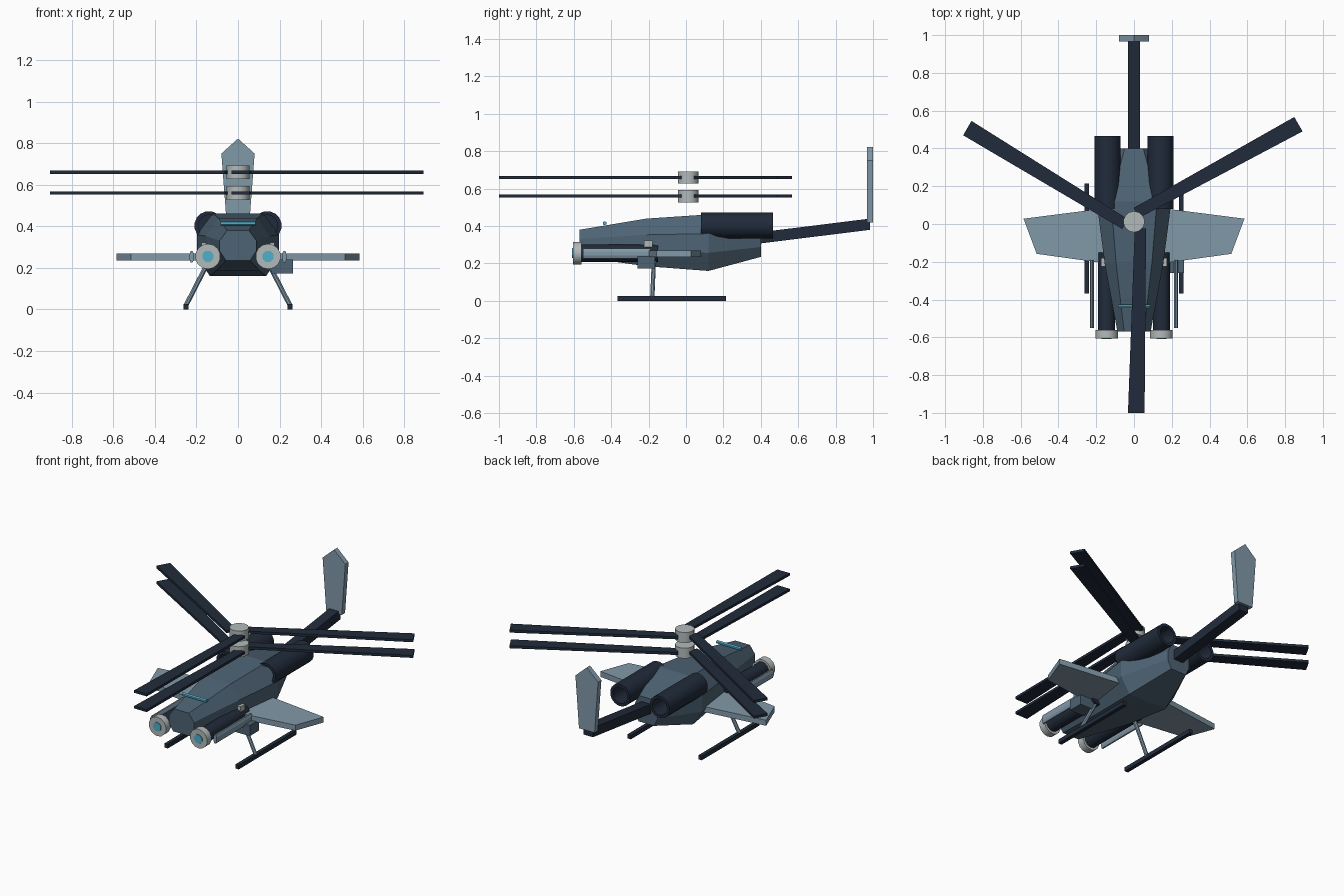
import bpy, bmesh, math
from mathutils import Vector

if "Cube" in bpy.data.objects:
    bpy.data.objects.remove(bpy.data.objects["Cube"])


def colour(name, rgb):
    m = bpy.data.materials.new(name)
    m.diffuse_color = (*rgb, 1)
    m.use_nodes = True
    m.node_tree.nodes["Principled BSDF"].inputs["Base Color"].default_value = m.diffuse_color
    return m


HULL = colour("slate blue", (0.075, 0.125, 0.175))
DARK = colour("dark navy", (0.015, 0.024, 0.043))
PALE = colour("pale blue grey", (0.222, 0.319, 0.396))
GREY = colour("light grey", (0.45, 0.49, 0.49))
CYAN = colour("cyan", (0.08, 0.43, 0.60))


def loft(name, rings, mat, cap=True, closed=False):
    """Skin a list of equal-length point rings into one object."""
    bm = bmesh.new()
    rows = [[bm.verts.new(p) for p in ring] for ring in rings]
    n = len(rows[0])
    pairs = list(zip(rows, rows[1:])) + ([(rows[-1], rows[0])] if closed else [])
    for a, b in pairs:
        for i in range(n):
            j = (i + 1) % n
            bm.faces.new((a[i], a[j], b[j], b[i]))
    if cap and not closed:
        bm.faces.new(rows[0])
        bm.faces.new(rows[-1])
    bmesh.ops.recalc_face_normals(bm, faces=bm.faces)
    me = bpy.data.meshes.new(name)
    bm.to_mesh(me)
    bm.free()
    me.materials.append(mat)
    ob = bpy.data.objects.new(name, me)
    bpy.context.collection.objects.link(ob)
    return ob


def box(name, lo, hi, mat):
    ring = lambda z: [(lo[0], lo[1], z), (hi[0], lo[1], z), (hi[0], hi[1], z), (lo[0], hi[1], z)]
    return loft(name, [ring(lo[2]), ring(hi[2])], mat)


def circle(x, y, z, rx, n, rz=None):
    """Ring of points around the y axis."""
    rz = rx if rz is None else rz
    return [(x + rx * math.cos(2 * math.pi * (i + .5) / n), y,
             z + rz * math.sin(2 * math.pi * (i + .5) / n)) for i in range(n)]


def rod(name, a, b, r, n, mat):
    a, b = Vector(a), Vector(b)
    q = (b - a).to_track_quat('Z', 'Y')
    off = [q @ Vector((r * math.cos(t), r * math.sin(t), 0))
           for t in (2 * math.pi * (i + .5) / n for i in range(n))]
    return loft(name, [[a + o for o in off], [b + o for o in off]], mat)


# Fuselage: eight-sided sections (y, half width, flat half width, bottom, top)
def section(y, w, t, z0, z1):
    h = z1 - z0
    right = [(t, z0), (w, z0 + .32 * h), (w, z0 + .66 * h), (t * .9, z1)]
    pts = right + [(-x, z) for x, z in reversed(right)]
    return [(x, y, z) for x, z in pts]


loft("fuselage", [section(-.57, .088, .058, .235, .38),
                  section(-.21, .155, .105, .185, .44),
                  section(.12, .198, .135, .16, .462),
                  section(.40, .08, .055, .235, .40)], HULL)

# Windscreen strip on the nose
rod("windscreen_strip", (-.085, -.435, .415), (.085, -.435, .415), .011, 6, CYAN)

# Tail boom and fin
loft("tail_boom", [[(-.033, y, z0), (.033, y, z0), (.033, y, z1), (-.033, y, z1)]
                   for y, z0, z1 in ((.30, .295, .355), (.985, .38, .44))], DARK)
fin = [(-.055, .42), (.055, .42), (.08, .75), (0, .822), (-.08, .75)]
loft("tail_fin", [[(x, y, z) for x, z in fin] for y in (.967, 1.0)], PALE)

# Parts that repeat on both sides
for side, s in (("left", -1), ("right", 1)):
    # Open jet tube
    x, z = .14 * s, .403
    loft(side + "_engine", [circle(x, .08, z, .07, 16), circle(x, .465, z, .07, 16),
                            circle(x, .465, z, .052, 16), circle(x, .08, z, .052, 16)],
         DARK, closed=True)
    rod(side + "_engine_core", (x, .2, z), (x, .3, z), .055, 16, DARK)

    # Swept wing
    plan = [(.14, .085), (.585, .028), (.515, -.158), (.14, -.21)]
    loft(side + "_wing", [[(px * s, py, h) for px, py in plan] for h in (.235, .27)], PALE)

    # Forward cannon with muzzle and glowing tip
    x, z = .145 * s, .255
    rod(side + "_cannon", (x, -.57, z), (x, -.15, z), .046, 14, DARK)
    rod(side + "_muzzle", (x, -.605, z), (x, -.56, z), .061, 14, GREY)
    rod(side + "_muzzle_glow", (x, -.61, z), (x, -.603, z), .029, 8, CYAN)
    box(side + "_cannon_sight", (x + .02 * s - .011, -.225, .285),
        (x + .02 * s + .011, -.18, .322), GREY)

    # Slim outer missile rail
    x = .223 * s
    loft(side + "_missile_rail", [circle(x, -.55, .253, .012, 8, .03),
                                  circle(x, -.19, .253, .012, 8, .03)], PALE)

    # Landing gear
    rod(side + "_strut", (.15 * s, -.172, .215), (.25 * s, -.18, .02), .012, 8, PALE)
    box(side + "_skid", (.25 * s - .012, -.367, 0), (.25 * s + .012, .215, .026), DARK)

# Sensor box under the right wing
box("sensor_box", (.16, -.26, .172), (.265, -.165, .24), HULL)

# Two stacked three-blade rotors
CY = .012
for level, z in (("lower", .56), ("upper", .66)):
    rod(level + "_rotor_hub", (0, CY, z - .033), (0, CY, z + .033), .056, 14, GREY)
    for k in range(3):
        a = math.radians(120 * k)
        c, sn = math.cos(a), math.sin(a)
        plan = [(.004, -.035), (.064, -.035), (.056, -1.012), (-.032, -1.012)]
        flat = [(px * c - py * sn, px * sn + py * c + CY) for px, py in plan]
        loft(f"{level}_rotor_blade_{k + 1}",
             [[(px, py, h) for px, py in flat] for h in (z - .008, z + .008)], DARK)

# Smooth the round parts, keep hard edges
for ob in bpy.context.collection.objects:
    ob.select_set(any(w in ob.name for w in ("engine", "cannon", "muzzle", "hub")))
    if ob.select_get():
        bpy.context.view_layer.objects.active = ob
bpy.ops.object.shade_smooth_by_angle(angle=math.radians(30))
